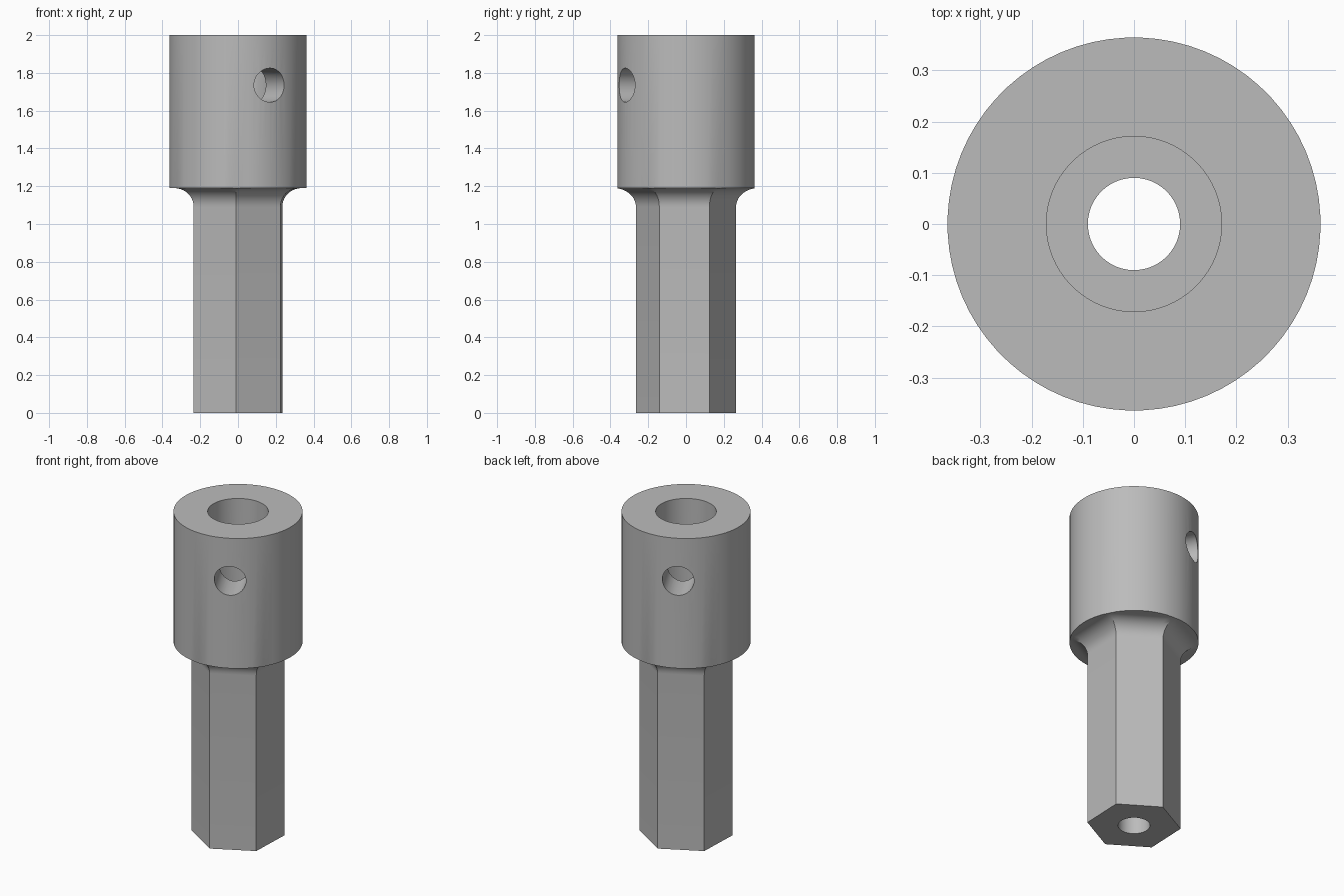
import bpy
import bmesh
from math import cos, sin, pi, radians
from mathutils import Matrix, Vector

if "Cube" in bpy.data.objects:
    bpy.data.objects.remove(bpy.data.objects["Cube"])

SIDES = 72                    # multiple of six, so hex corners fall on points
TURN = radians(27.8)          # twist of the hex and the cross hole
COLLAR_R, COLLAR_Z, TOP = 0.364, 1.19, 2.0
APOTHEM, FILLET = 0.2295, 0.1
BORE_R, SOCKET_R, SOCKET_Z = 0.09, 0.171, 1.27
HOLE_R, HOLE_Z = 0.09, 1.735

steel = bpy.data.materials.new("plain grey")
steel.use_nodes = True
grey = (0.5, 0.5, 0.5, 1)
steel.diffuse_color = grey
steel.node_tree.nodes["Principled BSDF"].inputs["Base Color"].default_value = grey


def make_object(name, bm):
    mesh = bpy.data.meshes.new(name)
    bmesh.ops.recalc_face_normals(bm, faces=bm.faces)
    bm.to_mesh(mesh)
    bm.free()
    mesh.materials.append(steel)
    obj = bpy.data.objects.new(name, mesh)
    bpy.context.collection.objects.link(obj)
    return obj


def ring(bm, z, radius_at):
    verts = []
    for i in range(SIDES):
        a = 2 * pi * i / SIDES
        r = radius_at(a)
        verts.append(bm.verts.new((r * cos(a + TURN), r * sin(a + TURN), z)))
    return verts


def circle(r):
    return lambda a: r


def hexagon(apothem):
    # corners lie at multiples of 60 degrees, trimmed to the collar
    return lambda a: min(COLLAR_R, apothem / cos(a % (pi / 3) - pi / 6))


# Closed section: hex shank, flared fillet, round collar, socket and bore
section = [(0, hexagon(APOTHEM))]
steps = 10
for k in range(steps + 1):
    t = k / steps * pi / 2
    section.append((COLLAR_Z - FILLET * (1 - sin(t)),
                    hexagon(APOTHEM + FILLET * (1 - cos(t)))))
section += [(COLLAR_Z + 0.001, circle(COLLAR_R)), (TOP, circle(COLLAR_R)),
            (TOP, circle(SOCKET_R)), (SOCKET_Z, circle(SOCKET_R)),
            (SOCKET_Z, circle(BORE_R)), (0, circle(BORE_R))]

bm = bmesh.new()
rings = [ring(bm, z, f) for z, f in section]
for lower, upper in zip(rings, rings[1:] + rings[:1]):
    for i in range(SIDES):
        j = (i + 1) % SIDES
        bm.faces.new((lower[i], lower[j], upper[j], upper[i]))
adapter = make_object("hex_shank_socket", bm)

# Cross hole through both collar walls, square to a hex flat
bm = bmesh.new()
axis = Vector((sin(TURN), -cos(TURN), 0))
turn = axis.to_track_quat("Z", "Y").to_matrix().to_4x4()
bmesh.ops.create_cone(bm, cap_ends=True, segments=48, radius1=HOLE_R,
                      radius2=HOLE_R, depth=1,
                      matrix=Matrix.Translation((0, 0, HOLE_Z)) @ turn)
cutter = make_object("cross_hole_cutter", bm)
cutter.hide_render = True

cut = adapter.modifiers.new("cross hole", "BOOLEAN")
cut.operation = "DIFFERENCE"
cut.solver = "EXACT"
cut.object = cutter

bpy.ops.object.select_all(action="DESELECT")
adapter.select_set(True)
bpy.context.view_layer.objects.active = adapter
bpy.ops.object.modifier_apply(modifier=cut.name)
bpy.data.objects.remove(cutter)
bpy.ops.object.shade_smooth_by_angle(angle=radians(30))
